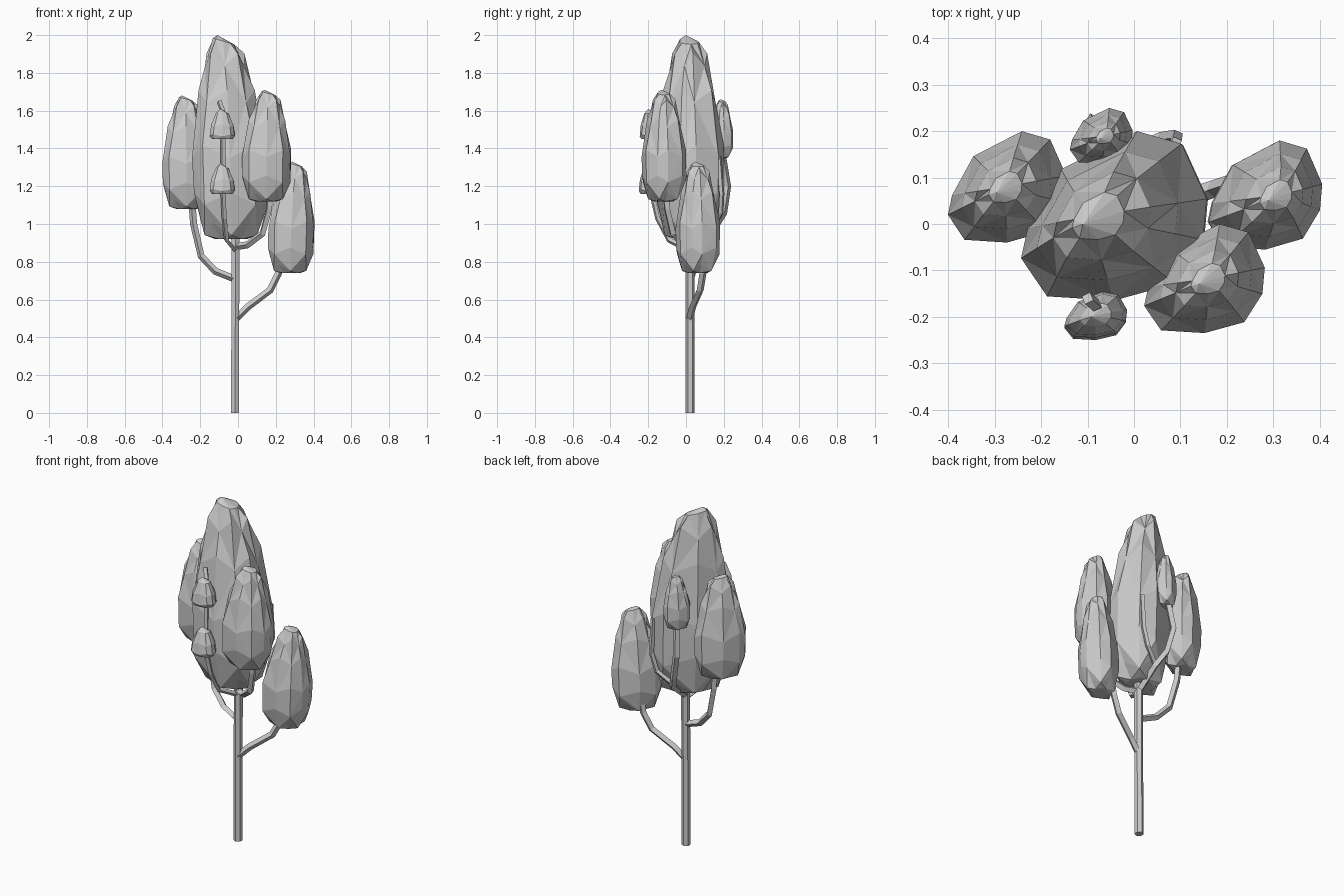
import bpy, bmesh

if "Cube" in bpy.data.objects:
    bpy.data.objects.remove(bpy.data.objects["Cube"])

# shared lopsided crown outline (plan view, unit box) and egg profile (height, width)
OUTLINE = [(-1, -.5), (-.93, -.15), (-.57, .55), (.25, 1), (.73, .85), (1, .2),
           (.96, -.28), (.66, -.8), (0, -1), (-.72, -.95)]
PROFILE = [(0, .42), (.05, .71), (.2, .98), (.43, 1), (.7, .76), (.88, .52), (.97, .28)]


def crown(name, x0, x1, y0, y1, z0, z1, lean=0.0, profile=PROFILE):
    """Faceted egg of leaves filling the given bounds."""
    cx, cy, hx, hy = (x0 + x1) / 2, (y0 + y1) / 2, (x1 - x0) / 2, (y1 - y0) / 2
    bm = bmesh.new()
    rings = []
    n = len(OUTLINE)
    for i, (t, r) in enumerate(profile):
        ring = []
        for j, (u, v) in enumerate(OUTLINE):
            wob = .03 * (-1) ** (i + j) if 0 < i < len(profile) - 1 else 0
            tilt = -.015 * u if i == len(profile) - 1 else 0
            ring.append(bm.verts.new((cx + hx * u * r + lean * t * t, cy + hy * v * r,
                                      z0 + (z1 - z0) * (t + wob + tilt))))
        rings.append(ring)
    apex = bm.verts.new((cx - hx * .15 + lean, cy - hy * .1, z1))
    bm.faces.new(rings[0][::-1])
    for i, (a, b) in enumerate(zip(rings, rings[1:])):
        for j in range(n):
            k = (j + 1) % n
            if (i + j) % 2:
                bm.faces.new((a[j], a[k], b[k]))
                bm.faces.new((a[j], b[k], b[j]))
            else:
                bm.faces.new((a[j], a[k], b[j]))
                bm.faces.new((a[k], b[k], b[j]))
    for j in range(n):
        bm.faces.new((rings[-1][j], rings[-1][(j + 1) % n], apex))
    bmesh.ops.recalc_face_normals(bm, faces=bm.faces)
    me = bpy.data.meshes.new(name)
    bm.to_mesh(me)
    bm.free()
    bpy.context.collection.objects.link(bpy.data.objects.new(name, me))


def tube(name, radius, pts, res=0):
    """Angular limb along a path, converted to a flat shaded mesh."""
    cu = bpy.data.curves.new(name, 'CURVE')
    cu.dimensions = '3D'
    cu.bevel_depth = radius
    cu.bevel_resolution = res
    cu.use_fill_caps = True
    sp = cu.splines.new('POLY')
    sp.points.add(len(pts) - 1)
    for p, co in zip(sp.points, pts):
        p.co = (*co, 1)
    sp.use_smooth = False
    tmp = bpy.data.objects.new(name + "_path", cu)
    bpy.context.collection.objects.link(tmp)
    dg = bpy.context.evaluated_depsgraph_get()
    me = bpy.data.meshes.new_from_object(tmp.evaluated_get(dg))
    me.name = name
    bpy.data.objects.remove(tmp)
    bpy.context.collection.objects.link(bpy.data.objects.new(name, me))


# leaf crowns
crown("main_crown", -.235, .165, -.165, .2, .92, 2.0, lean=-.045)
crown("left_crown", -.40, -.145, -.04, .2, 1.08, 1.68, lean=-.005)
crown("right_crown", .155, .40, -.055, .18, .74, 1.33, lean=.03)
crown("front_crown", .02, .28, -.235, .0, 1.12, 1.71, lean=.01)
crown("back_crown", -.14, -.005, .13, .25, 1.35, 1.66, lean=.01)
# small tufts on the front twig
TUFT = [(0, .8), (.12, 1), (.45, .88), (.85, .5)]
crown("front_lower_tuft", -.15, -.015, -.25, -.145, 1.16, 1.32, profile=TUFT)
crown("front_upper_tuft", -.15, -.015, -.245, -.145, 1.45, 1.61, profile=TUFT)

# trunk
tube("trunk", .024, [(-.016, .022, 0), (-.013, .022, .95)], 1)
# main limbs
tube("left_branch", .019, [(-.02, .022, .71), (-.12, .04, .75), (-.195, .06, .83),
                           (-.235, .075, 1.0), (-.245, .08, 1.13)])
tube("right_branch", .019, [(-.01, .02, .50), (.05, .035, .56), (.17, .075, .65),
                            (.215, .09, .74), (.23, .09, .82)])
tube("front_right_branch", .019, [(-.01, .02, .88), (.05, -.02, .89), (.13, -.07, .95),
                                  (.165, -.1, 1.08), (.17, -.11, 1.18)])
tube("back_branch", .019, [(-.015, .025, .88), (-.02, .15, .98), (-.06, .2, 1.06),
                           (-.09, .22, 1.2), (-.075, .19, 1.38)])
# thin twigs
tube("back_twig", .014, [(-.02, .15, .99), (.06, .185, 1.06), (.092, .19, 1.16), (.09, .175, 1.36)])
tube("front_twig", .014, [(-.015, .015, .86), (-.06, -.09, .915), (-.073, -.15, 1.03),
                          (-.08, -.185, 1.18), (-.08, -.18, 1.48), (-.082, -.175, 1.6), (-.1, -.16, 1.65)])
